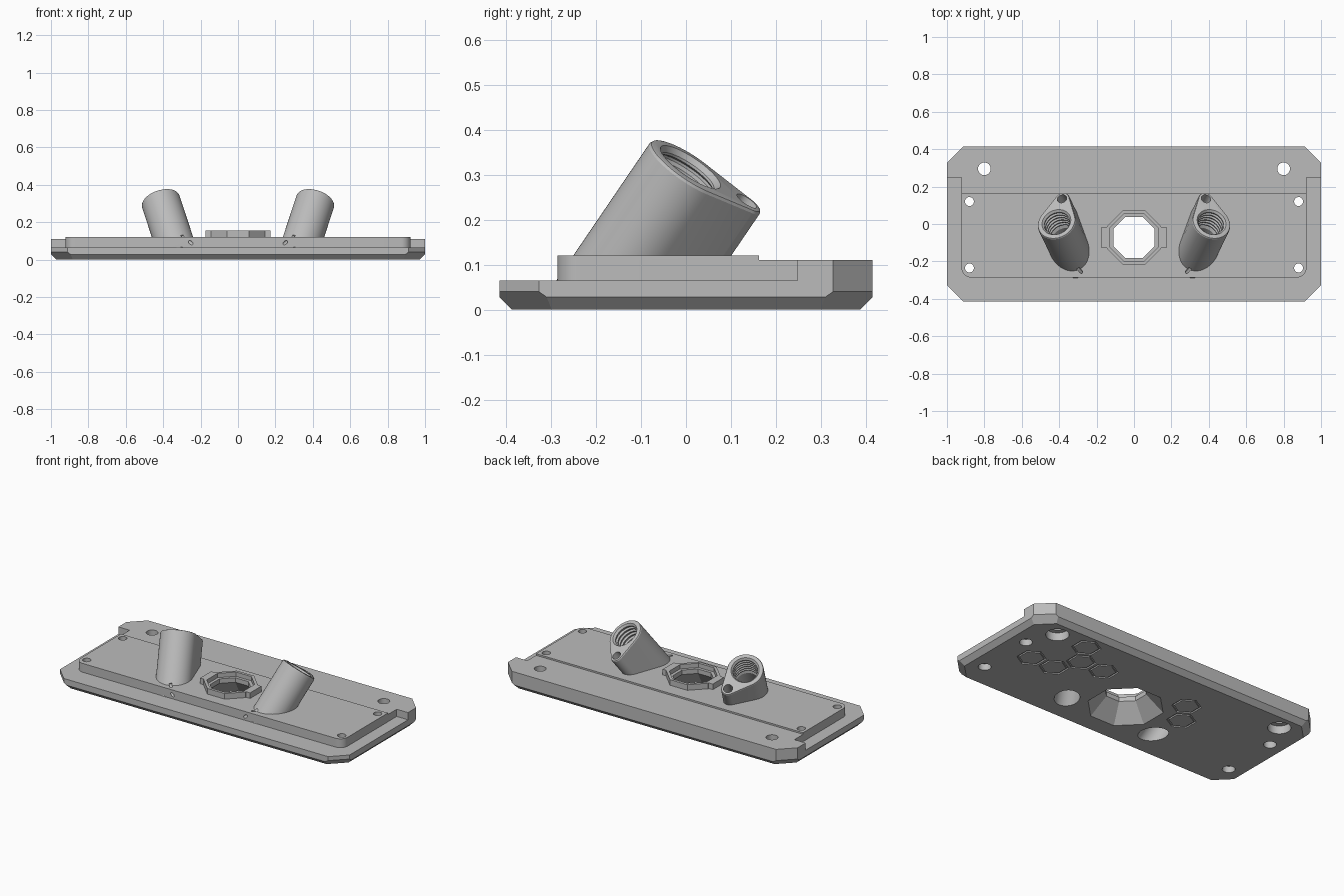
import bpy, bmesh, math
from mathutils import Vector

if "Cube" in bpy.data.objects:
    bpy.data.objects.remove(bpy.data.objects["Cube"])

grey = bpy.data.materials.new("plain_grey")
grey.diffuse_color = (0.5, 0.5, 0.5, 1)
grey.use_nodes = True
grey.node_tree.nodes["Principled BSDF"].inputs["Base Color"].default_value = grey.diffuse_color


def loft(name, rings, closed=False):
    """Solid skinned through rings of equal point count."""
    bm = bmesh.new()
    vs = [[bm.verts.new(p) for p in r] for r in rings]
    n, m = len(vs[0]), len(vs)
    for i in range(m if closed else m - 1):
        a, b = vs[i], vs[(i + 1) % m]
        for j in range(n):
            k = (j + 1) % n
            bm.faces.new((a[j], a[k], b[k], b[j]))
    if not closed:
        bm.faces.new(vs[0])
        bm.faces.new(vs[-1])
    bmesh.ops.recalc_face_normals(bm, faces=bm.faces)
    me = bpy.data.meshes.new(name)
    bm.to_mesh(me)
    bm.free()
    ob = bpy.data.objects.new(name, me)
    bpy.context.collection.objects.link(ob)
    me.materials.append(grey)
    return ob


def box(name, x0, x1, y0, y1, z0, z1):
    return loft(name, [[(x0, y0, z), (x1, y0, z), (x1, y1, z), (x0, y1, z)] for z in (z0, z1)])


def polygon(n, r, z, x=0, y=0, turn=0.0):
    return [(x + r * math.cos(turn + 2 * math.pi * i / n),
             y + r * math.sin(turn + 2 * math.pi * i / n), z) for i in range(n)]


def combine(target, other, op):
    other.hide_render = True
    mod = target.modifiers.new(op, 'BOOLEAN')
    mod.operation, mod.solver, mod.object = op, 'EXACT', other
    bpy.context.view_layer.objects.active = target
    bpy.ops.object.modifier_apply(modifier=mod.name)
    bpy.data.objects.remove(other)


def add(other):
    combine(plate, other, 'UNION')


def cut(other):
    combine(plate, other, 'DIFFERENCE')


# Base slab: clipped corners and a chamfered lower edge
def clipped(z, inset, diagonal):
    a, b = 1 - inset, 0.415 - inset
    s = 1.415 - 0.088 - diagonal * math.sqrt(2)
    return [(a, s - a, z), (s - b, b, z), (b - s, b, z), (-a, s - a, z),
            (-a, a - s, z), (b - s, -b, z), (s - b, -b, z), (a, a - s, z)]


plate = loft("cover_plate", [clipped(0, .028, .04), clipped(.028, 0, .012),
                             clipped(.04, 0, 0), clipped(.11, 0, 0)])
cut(box("front_ledge", -1.2, 1.2, -.6, .248, .065, .3))
add(box("rear_step", -.922, .922, -.1, .3, .03, .11))

# Raised panel with rounded front corners
outline = [(.922, .162), (-.922, .162)]
for cx, start in ((-.872, math.pi), (.872, 1.5 * math.pi)):
    for i in range(9):
        t = start + i * math.pi / 16
        outline.append((cx + .05 * math.cos(t), -.236 + .05 * math.sin(t)))
add(loft("raised_panel", [[(x, y, z) for x, y in outline] for z in (.03, .12)]))

# Octagonal collar with side tabs, and the funnel through it
CY, OCT = -.072, math.cos(math.pi / 8)


def octagon(apothem, z):
    return polygon(8, apothem / OCT, z, 0, CY, math.pi / 8)


add(loft("collar", [octagon(.145, .09), octagon(.145, .155)]))
add(box("collar_tabs", -.173, .173, CY - .055, CY + .055, .09, .155))

# Angled sockets with a screw lug
for side in (-1, 1):
    axis = Vector((side * .263, .543, .798)).normalized()
    top = Vector((side * .415, .01, .317))
    u = Vector((-side * .03, .125, -.075))
    u = (u - axis * u.dot(axis)).normalized()
    v = axis.cross(u)
    D = .149

    def teardrop(t, inset):
        R, r = .105, .04
        a = math.acos((R - r) / D)
        pts = []
        for i in range(41):
            w = a + (2 * math.pi - 2 * a) * i / 40
            pts.append(((R - inset) * math.cos(w), (R - inset) * math.sin(w)))
        for i in range(17):
            w = -a + 2 * a * i / 16
            pts.append((D + (r - inset) * math.cos(w), (r - inset) * math.sin(w)))
        return [top + axis * t + u * x + v * y for x, y in pts]

    def circle(t, r, off=0.0):
        return [top + axis * t + u * (off + r * math.cos(w)) + v * (r * math.sin(w))
                for w in (2 * math.pi * i / 40 for i in range(40))]

    foot = [p + axis * ((.06 - p.z) / axis.z) for p in teardrop(0, 0)]
    add(loft("socket", [foot, teardrop(-.008, 0), teardrop(-.002, .003), teardrop(0, .008)]))

    # Bore with thread ridges
    rings = [circle(.05, .08), circle(0, .08)]
    for i in range(6):
        t = -.012 - i * .024
        rings += [circle(t, .07), circle(t - .006, .07), circle(t - .012, .08), circle(t - .018, .08)]
    rings += [circle(-.165, .07), circle(-.6, .07)]
    cut(loft("threaded_bore", rings))
    cut(loft("lug_hole", [circle(.05, .026, D), circle(-.1, .026, D)]))

    # Small slanted drain in the panel front
    d = Vector((side * .6, .6, .5)).normalized()
    p = Vector((side * .252, -.286, .09))
    e = d.cross(Vector((0, 0, 1))).normalized()
    f = d.cross(e)
    cut(loft("drain", [[p + d * t + (e * math.cos(w) + f * math.sin(w)) * .009
                        for w in (math.pi * i / 8 for i in range(16))] for t in (-.03, .08)]))

    # Stepped screw holes: rear pair large, panel holes small
    for x, y, r, R, h in ((.8, .295, .034, .065, .05),
                          (.88, .12, .024, .036, .04), (.88, -.235, .024, .036, .04)):
        cut(loft("screw_hole", [polygon(32, q, z, side * x, y)
                                for q, z in ((R, -.02), (R, h), (r, h), (r, .2))]))

cut(loft("funnel", [octagon(.21, -.01), octagon(.11, .1), octagon(.11, .128),
                    octagon(.128, .128), octagon(.128, .2)]))

# Hexagon outline grooves on the underside
for x, y in ((.585, .288), (.745, .008), (.585, .008), (.505, .148), (.345, .148),
             (-.255, .148), (-.335, .008)):
    cut(loft("hex_groove", [polygon(6, r, z, x, y, math.pi / 6)
                            for r, z in ((.083, -.01), (.083, .008), (.07, .008), (.07, -.01))], True))

bpy.ops.object.select_all(action='DESELECT')
plate.select_set(True)
bpy.context.view_layer.objects.active = plate
bpy.ops.object.shade_smooth_by_angle(angle=math.radians(25))
